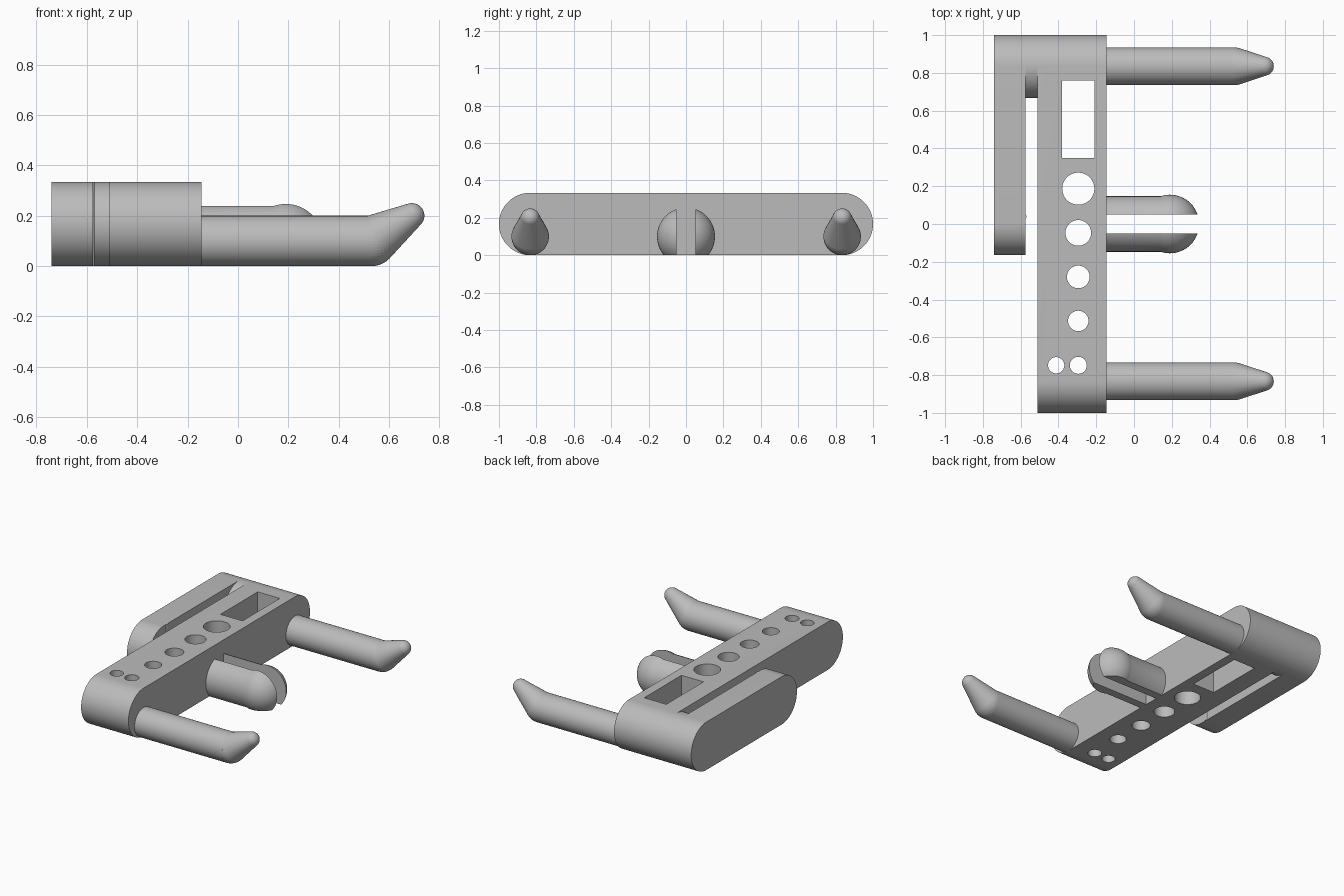
import bpy, bmesh, math
from mathutils import Matrix, Vector

cube = bpy.data.objects.get("Cube")
if cube:
    bpy.data.objects.remove(cube, do_unlink=True)

grey = bpy.data.materials.new("plain grey")
grey.use_nodes = True
colour = (0.5, 0.5, 0.5, 1)
grey.diffuse_color = colour
grey.node_tree.nodes["Principled BSDF"].inputs["Base Color"].default_value = colour

R = 0.167          # rounded end radius of the plates
ALONG_X = Matrix.Rotation(math.pi / 2, 4, 'Y')


def finish(bm, name):
    bmesh.ops.recalc_face_normals(bm, faces=bm.faces)
    mesh = bpy.data.meshes.new(name)
    bm.to_mesh(mesh)
    bm.free()
    mesh.materials.append(grey)
    obj = bpy.data.objects.new(name, mesh)
    bpy.context.collection.objects.link(obj)
    return obj


def smooth(obj):
    bpy.ops.object.select_all(action='DESELECT')
    obj.select_set(True)
    bpy.context.view_layer.objects.active = obj
    bpy.ops.object.shade_smooth_by_angle(angle=math.radians(30))


def plate(name, x0, x1, y0, y1):
    """Bar with half-round ends, extruded along x."""
    bm = bmesh.new()
    ring = []
    for cy, start in ((y1 - R, -90), (y0 + R, 90)):
        for i in range(33):
            a = math.radians(start + 180 * i / 32)
            ring.append((cy + R * math.cos(a), R + R * math.sin(a)))
    face = bm.faces.new([bm.verts.new((x0, y, z)) for y, z in ring])
    out = bmesh.ops.extrude_face_region(bm, geom=[face])
    moved = [v for v in out["geom"] if isinstance(v, bmesh.types.BMVert)]
    bmesh.ops.translate(bm, verts=moved, vec=(x1 - x0, 0, 0))
    return finish(bm, name)


def add_cylinder(bm, r, x0, x1, y, z):
    m = Matrix.Translation(((x0 + x1) / 2, y, z)) @ ALONG_X
    bmesh.ops.create_cone(bm, cap_ends=True, segments=64, radius1=r,
                          radius2=r, depth=x1 - x0, matrix=m)


# Main body with through holes
body = plate("main_body", -0.51, -0.145, -1, 1)
cut = bmesh.new()
bmesh.ops.create_cube(cut, size=1, matrix=Matrix.Translation((-0.295, 0.555, R))
                      @ Matrix.Diagonal((0.17, 0.41, 1, 1)))
for x, y, r in ((-0.295, 0.187, 0.085), (-0.295, -0.047, 0.068),
                (-0.295, -0.28, 0.06), (-0.295, -0.513, 0.054),
                (-0.295, -0.748, 0.045), (-0.412, -0.748, 0.043)):
    bmesh.ops.create_cone(cut, cap_ends=True, segments=48, radius1=r, radius2=r,
                          depth=1, matrix=Matrix.Translation((x, y, R)))
cutter = finish(cut, "hole_cutter")
cutter.hide_render = True
mod = body.modifiers.new("holes", 'BOOLEAN')
mod.operation = 'DIFFERENCE'
mod.solver = 'EXACT'
mod.object = cutter
bpy.context.view_layer.objects.active = body
bpy.ops.object.modifier_apply(modifier=mod.name)
bpy.data.objects.remove(cutter, do_unlink=True)
smooth(body)

# Rear clip arm and the round spacer joining it to the body
smooth(plate("rear_arm", -0.74, -0.575, -0.165, 1))
bm = bmesh.new()
add_cylinder(bm, R, -0.576, -0.509, 1 - R, R)
smooth(finish(bm, "arm_spacer"))

# Small ridge on the inner face of the arm
bm = bmesh.new()
bmesh.ops.create_cone(bm, cap_ends=True, segments=24, radius1=0.014, radius2=0.014,
                      depth=2 * R, matrix=Matrix.Translation((-0.583, 0.04, R)))
smooth(finish(bm, "arm_ridge"))

# Two round prongs with tapered, upturned tips
for name, y in (("front_prong", -0.833), ("back_prong", 0.835)):
    bm = bmesh.new()
    for r, x, z in ((0.1, 0.53, 0.1), (0.05, 0.69, 0.2)):
        bmesh.ops.create_uvsphere(bm, u_segments=48, v_segments=24, radius=r,
                                  matrix=Matrix.Translation((x, y, z)) @ ALONG_X)
    hull = bmesh.ops.convex_hull(bm, input=bm.verts)
    spare = set(hull["geom_interior"]) | set(hull["geom_unused"])
    bmesh.ops.delete(bm, geom=[v for v in spare if isinstance(v, bmesh.types.BMVert)],
                     context='VERTS')
    add_cylinder(bm, 0.1, -0.15, 0.53, y, 0.1)
    smooth(finish(bm, name))

# Split centre peg: shaft flowing into a ball end, slotted and cut flat below
SHAFT, BALL, BALL_X, PEG_Z = 0.147, 0.155, 0.19, 0.1
profile = [(-0.15, 0), (-0.15, SHAFT)]
start = math.pi - math.asin(SHAFT / BALL)
for i in range(25):
    a = start * (1 - i / 24)
    profile.append((BALL_X + BALL * math.cos(a), BALL * math.sin(a)))
for name, side in (("peg_half_front", -1), ("peg_half_back", 1)):
    bm = bmesh.new()
    verts = [bm.verts.new((x, 0, PEG_Z + r)) for x, r in profile]
    edges = [bm.edges.new(pair) for pair in zip(verts, verts[1:])]
    bmesh.ops.spin(bm, geom=verts + edges, cent=(0, 0, PEG_Z), axis=(1, 0, 0),
                   angle=2 * math.pi, steps=64)
    bmesh.ops.remove_doubles(bm, verts=bm.verts, dist=0.0001)
    for point, normal in ((Vector((0, side * 0.05, 0)), Vector((0, side, 0))),
                          (Vector((0, 0, 0)), Vector((0, 0, 1)))):
        bmesh.ops.bisect_plane(bm, geom=bm.verts[:] + bm.edges[:] + bm.faces[:],
                               plane_co=point, plane_no=normal, clear_inner=True)
        rim = [e for e in bm.edges if e.is_boundary]
        bmesh.ops.holes_fill(bm, edges=rim, sides=0)
    smooth(finish(bm, name))
